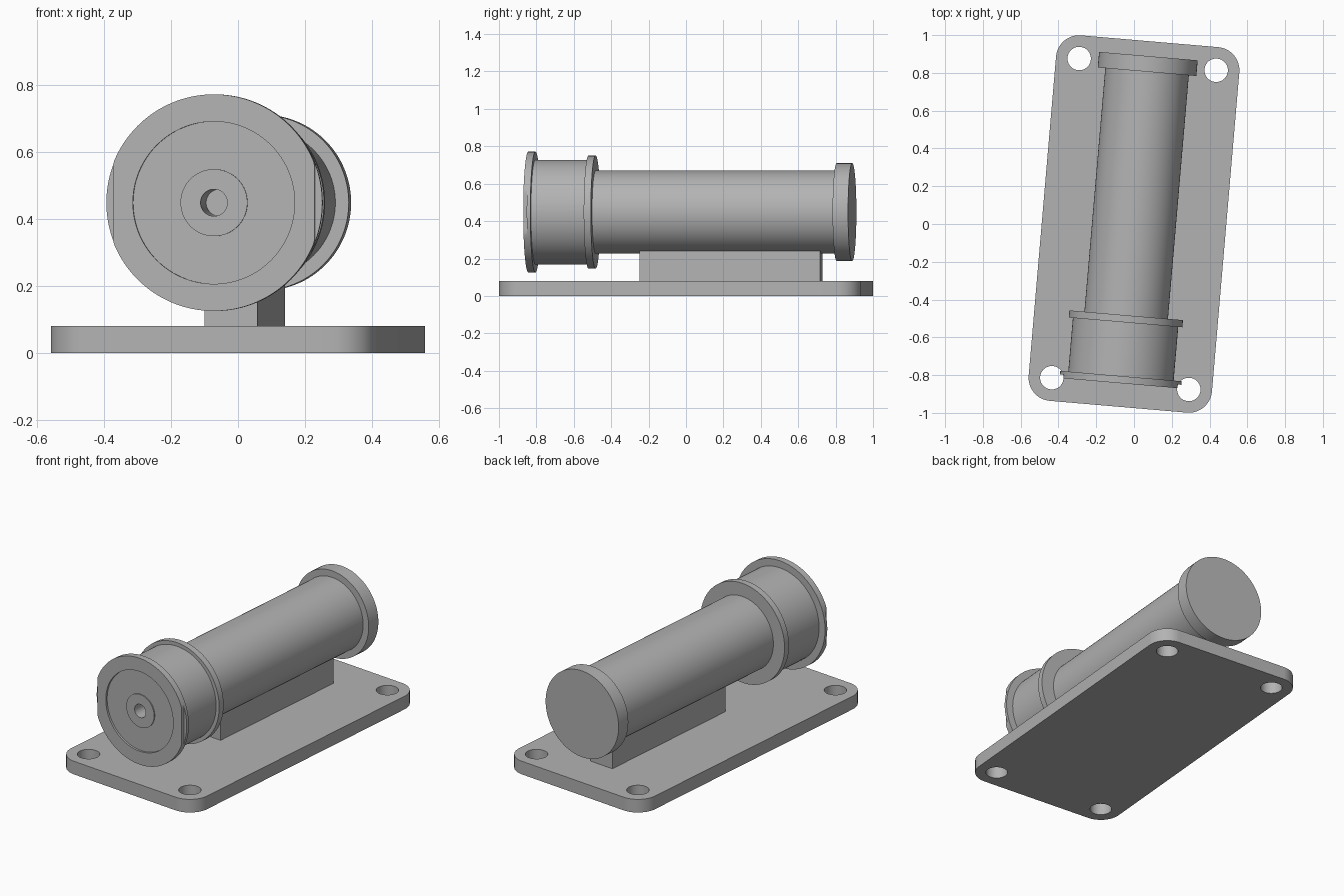
import bpy, bmesh, math
from mathutils import Matrix

cube = bpy.data.objects.get("Cube")
if cube:
    bpy.data.objects.remove(cube, do_unlink=True)

YAW = math.radians(-4.9)
AXIS_Z = 0.448
SEGS = 128

grey = bpy.data.materials.new("plain grey")
grey.use_nodes = True
COLOUR = (0.45, 0.45, 0.45, 1)
grey.diffuse_color = COLOUR
grey.node_tree.nodes["Principled BSDF"].inputs["Base Color"].default_value = COLOUR


def finish(bm, name):
    """Clean the mesh, turn it into an object and shade it."""
    bmesh.ops.remove_doubles(bm, verts=bm.verts, dist=1e-5)
    bmesh.ops.recalc_face_normals(bm, faces=bm.faces)
    mesh = bpy.data.meshes.new(name)
    bm.to_mesh(mesh)
    bm.free()
    mesh.materials.append(grey)
    mesh.shade_smooth()
    mesh.set_sharp_from_angle(angle=math.radians(30))
    obj = bpy.data.objects.new(name, mesh)
    obj.rotation_euler.z = YAW
    bpy.context.collection.objects.link(obj)
    return obj


def lathe(name, profile, flat_rings=(), flat_x=0):
    """Revolve (radius, y) points about the tube axis; flatten the sides of some rings."""
    bm = bmesh.new()
    rings = []
    for i, (r, y) in enumerate(profile):
        ring = []
        for s in range(SEGS):
            a = 2 * math.pi * s / SEGS
            x = r * math.cos(a)
            if i in flat_rings:
                x = max(-flat_x, min(flat_x, x))
            ring.append(bm.verts.new((x, y, AXIS_Z + r * math.sin(a))))
        rings.append(ring)
    for a, b in zip(rings, rings[1:]):
        for s in range(SEGS):
            t = (s + 1) % SEGS
            bm.faces.new((a[s], a[t], b[t], b[s]))
    bm.faces.new(rings[0])
    bm.faces.new(rings[-1])
    return finish(bm, name)


def disc(name, r, y0, y1):
    return lathe(name, [(r, y0), (r, y1)])


# Base plate: rounded outline with four holes, extruded
HOLE_X, HOLE_Y, CORNER, HOLE, THICK = 0.364, 0.848, 0.123, 0.062, 0.08
corners = [(1, 1), (-1, 1), (-1, -1), (1, -1)]


def arc(cx, cy, r, start, sweep, n):
    return [(cx + r * math.cos(start + sweep * i / n),
             cy + r * math.sin(start + sweep * i / n)) for i in range(n + 1)]


outline, loops = [], []
for k, (sx, sy) in enumerate(corners):
    cx, cy = sx * HOLE_X, sy * HOLE_Y
    outline += arc(cx, cy, CORNER, k * math.pi / 2, math.pi / 2, 16)
    loops.append(arc(cx, cy, HOLE, 0, 2 * math.pi, 48)[:-1])
curve = bpy.data.curves.new("plate_outline", "CURVE")
curve.dimensions = "2D"
curve.fill_mode = "BOTH"
curve.extrude = THICK / 2
for points in [outline] + loops:
    spline = curve.splines.new("POLY")
    spline.points.add(len(points) - 1)
    for p, (x, y) in zip(spline.points, points):
        p.co = (x, y, 0, 1)
    spline.use_cyclic_u = True
temp = bpy.data.objects.new("plate_outline", curve)
bpy.context.collection.objects.link(temp)
bm = bmesh.new()
bm.from_mesh(temp.to_mesh())
temp.to_mesh_clear()
bpy.data.objects.remove(temp, do_unlink=True)
bpy.data.curves.remove(curve)
bmesh.ops.translate(bm, verts=bm.verts, vec=(0, 0, THICK / 2))
finish(bm, "base_plate")

# Pedestal block between plate and tube
bm = bmesh.new()
bmesh.ops.create_cube(bm, size=1, matrix=Matrix.Translation((0, 0.2415, 0.17))
                      @ Matrix.Diagonal((0.158, 0.971, 0.18, 1)))
finish(bm, "pedestal")

# Tube, barrel and collars
disc("main_tube", 0.222, -0.50, 0.82)
disc("rear_cap", 0.262, 0.809, 0.892)
disc("middle_collar", 0.302, -0.523, -0.485)

# Front barrel with a blind bore
FRONT, STEP, BACK = -0.846, -0.827, -0.808
RECESS = FRONT + 0.012
BORE_END = FRONT + 0.2
lathe("front_barrel", [(0.28, -0.51), (0.28, -0.82), (0.04, -0.82), (0.04, BORE_END)])

# Front flange: flats on its front half, recessed face, raised boss around the bore
lathe_profile = [(0.28, BACK), (0.323, BACK), (0.323, STEP), (0.323, STEP), (0.323, FRONT),
                 (0.242, FRONT), (0.242, RECESS), (0.10, RECESS), (0.10, RECESS - 0.006),
                 (0.04, RECESS - 0.006), (0.04, BACK), (0.28, BACK)]
flange = lathe("front_flange", lathe_profile, flat_rings=(3, 4), flat_x=0.302)

# Open the bore through the flange by dropping the large closing faces
bm = bmesh.new()
bm.from_mesh(flange.data)
bmesh.ops.delete(bm, geom=[f for f in bm.faces if len(f.verts) == SEGS], context="FACES_ONLY")
bm.to_mesh(flange.data)
bm.free()
